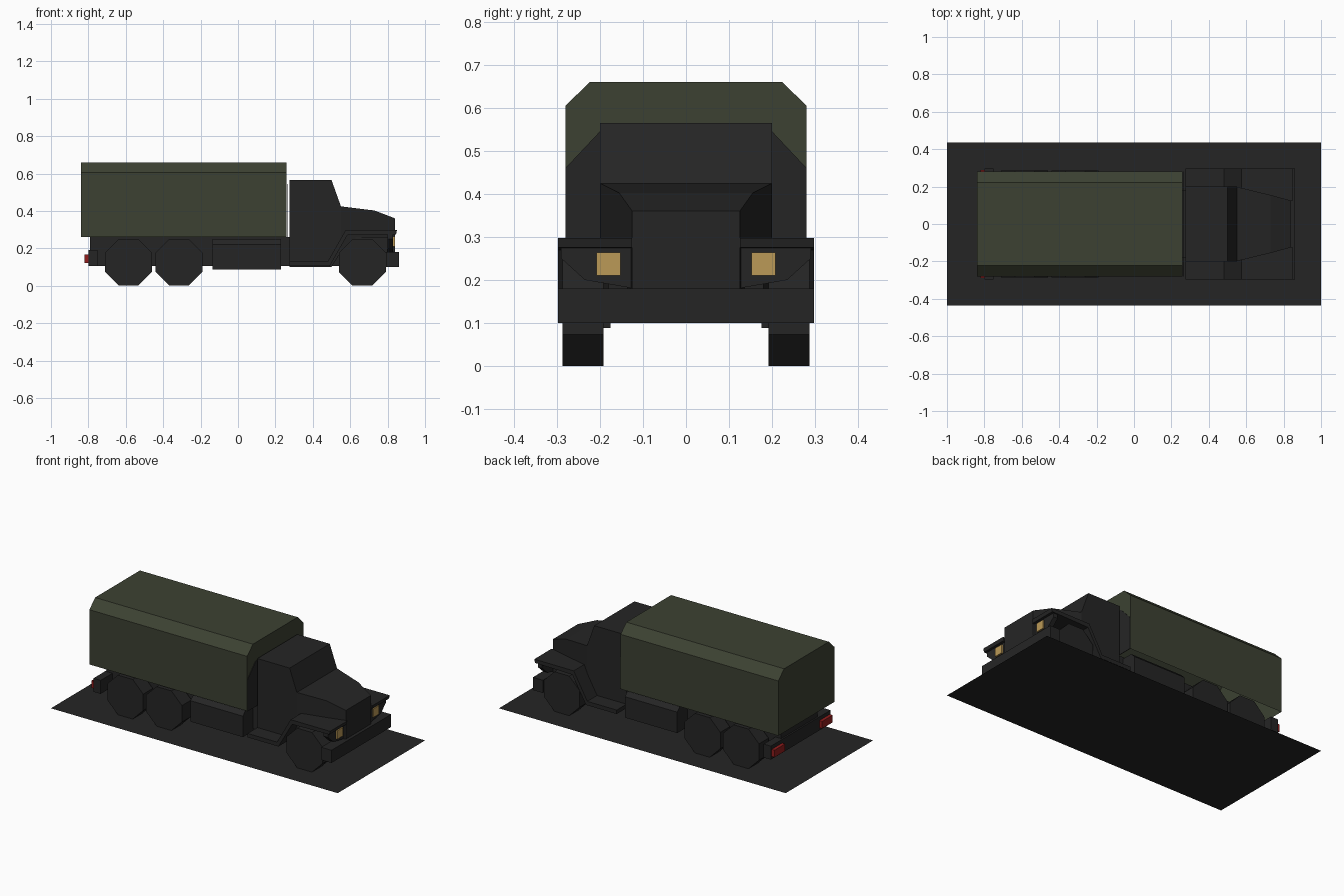
import bpy, bmesh, math
from mathutils import Matrix

if "Cube" in bpy.data.objects:
    bpy.data.objects.remove(bpy.data.objects["Cube"])


def material(name, rgb):
    m = bpy.data.materials.new(name)
    m.diffuse_color = (*rgb, 1)
    m.use_nodes = True
    m.node_tree.nodes["Principled BSDF"].inputs["Base Color"].default_value = m.diffuse_color
    return m


DARK = material("dark_grey", (0.0185, 0.0185, 0.0185))
GREEN = material("canvas_green", (0.045, 0.053, 0.032))
LAMP = material("lamp_yellow", (0.50, 0.32, 0.095))
RED = material("tail_red", (0.28, 0.012, 0.012))
PALE = material("pale_grey", (0.60, 0.60, 0.60))


def finish(name, bm, *mats):
    bmesh.ops.recalc_face_normals(bm, faces=bm.faces)
    me = bpy.data.meshes.new(name)
    bm.to_mesh(me)
    bm.free()
    for m in mats:
        me.materials.append(m)
    ob = bpy.data.objects.new(name, me)
    bpy.context.collection.objects.link(ob)
    return ob


def loft(name, rings, mat, caps=True, open_ring=False):
    """Skin a list of equal-length rings of 3D points."""
    bm = bmesh.new()
    vs = [[bm.verts.new(p) for p in r] for r in rings]
    n = len(rings[0])
    for a, b in zip(vs, vs[1:]):
        for i in range(n - 1 if open_ring else n):
            j = (i + 1) % n
            bm.faces.new((a[i], a[j], b[j], b[i]))
    if caps:
        bm.faces.new(vs[0])
        bm.faces.new(vs[-1])
    return finish(name, bm, mat)


def side_profile(name, pts, y0, y1, mat):
    """Extrude an x/z outline across y."""
    return loft(name, [[(x, y, z) for x, z in pts] for y in (y0, y1)], mat)


def end_profile(name, pts, x0, x1, mat, **kw):
    """Extrude a y/z outline along x."""
    return loft(name, [[(x, y, z) for y, z in pts] for x in (x0, x1)], mat, **kw)


def box(name, x0, x1, y0, y1, z0, z1, mat):
    return side_profile(name, [(x0, z0), (x1, z0), (x1, z1), (x0, z1)], y0, y1, mat)


# Ground sheet with a pale border
bm = bmesh.new()
f = bm.faces.new([bm.verts.new((sx, sy * 0.435, 0))
                  for sx, sy in ((-1, -1), (1, -1), (1, 1), (-1, 1))])
rim = bmesh.ops.inset_region(bm, faces=[f], thickness=0.022)["faces"]
for r in rim:
    r.material_index = 1
finish("base_sheet", bm, DARK, PALE)

# Canvas cover, open underneath
cover = [(-0.28, 0.26), (-0.28, 0.605), (-0.223, 0.66),
         (0.223, 0.66), (0.28, 0.605), (0.28, 0.26)]
end_profile("canvas_cover", cover, -0.84, 0.26, GREEN, open_ring=True)
end_profile("cover_front_panel", [(-0.28, 0.26), (-0.28, 0.46), (-0.2, 0.545),
            (0.2, 0.545), (0.28, 0.46), (0.28, 0.26)], 0.261, 0.264, DARK)

# Chassis and cab
box("chassis", -0.79, 0.80, -0.18, 0.18, 0.105, 0.26, DARK)
side_profile("cab", [(0.275, 0.10), (0.50, 0.10), (0.55, 0.18), (0.55, 0.425),
                     (0.50, 0.565), (0.275, 0.565)], -0.2, 0.2, DARK)

# Tapered hood
loft("hood", [[(x, -w, 0.18), (x, w, 0.18), (x, w, t), (x, -w, t)]
              for x, w, t in ((0.545, 0.2, 0.425), (0.73, 0.155, 0.402),
                              (0.84, 0.125, 0.36))], DARK)

# Bumpers
box("front_bumper", 0.79, 0.86, -0.297, 0.297, 0.10, 0.18, DARK)
box("rear_bumper", -0.80, -0.75, -0.297, 0.297, 0.105, 0.19, DARK)

# Paired side parts
for s, side in ((-1, "right"), (1, "left")):
    # running board and fender in one folded sheet
    side_profile("fender_" + side, [
        (0.275, 0.105), (0.49, 0.105), (0.585, 0.27), (0.845, 0.275), (0.85, 0.297),
        (0.575, 0.297), (0.48, 0.13), (0.275, 0.13)], s * 0.125, s * 0.297, DARK)
    end_profile("lamp_panel_" + side, [
        (s * 0.12, 0.18), (s * 0.235, 0.20), (s * 0.29, 0.25),
        (s * 0.29, 0.28), (s * 0.12, 0.28)], 0.80, 0.83, DARK)
    box("headlight_" + side, 0.83, 0.839, s * 0.152, s * 0.208, 0.21, 0.264, LAMP)
    box("tail_light_" + side, -0.82, -0.80, s * 0.185, s * 0.29, 0.122, 0.167, RED)
    end_profile("fuel_tank_" + side, [
        (s * 0.175, 0.088), (s * 0.28, 0.088), (s * 0.28, 0.22),
        (s * 0.25, 0.25), (s * 0.175, 0.25)], -0.135, 0.23, DARK)
    # eight-sided wheels
    for x, axle in ((0.665, "front"), (-0.315, "middle"), (-0.585, "rear")):
        r = 0.125 / math.cos(math.pi / 8)
        pts = [(x + r * math.cos(a), 0.125 + r * math.sin(a))
               for a in (math.pi / 8 + k * math.pi / 4 for k in range(8))]
        side_profile(f"{axle}_wheel_{side}", pts, s * 0.192, s * 0.287, DARK)
